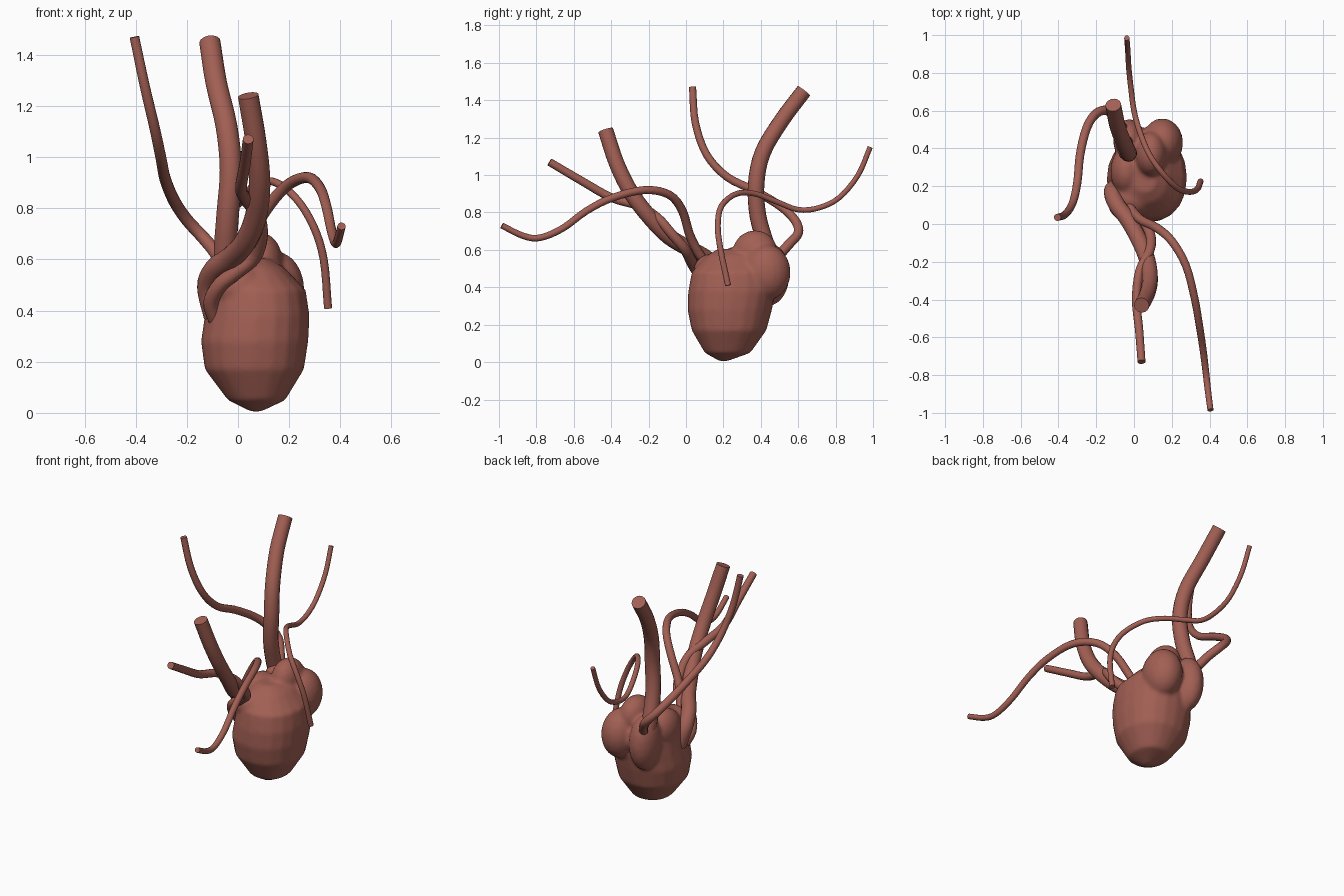
import bpy, bmesh, math
from mathutils import Vector, Matrix

mat = bpy.data.materials.new("muscle red")
mat.diffuse_color = (0.36, 0.115, 0.088, 1)


def finish(name, bm):
    mesh = bpy.data.meshes.new(name)
    bmesh.ops.recalc_face_normals(bm, faces=bm.faces[:])
    bm.to_mesh(mesh)
    bm.free()
    ob = bpy.data.objects.new(name, mesh)
    bpy.context.collection.objects.link(ob)
    mesh.materials.append(mat)
    return ob


def spline(pts, t):
    """Catmull-Rom point at parameter t (in segments)."""
    i = min(int(t), len(pts) - 2)
    u = t - i
    p1, p2 = pts[i], pts[i + 1]
    p0 = pts[i - 1] if i > 0 else p1 * 2 - p2
    p3 = pts[i + 2] if i + 2 < len(pts) else p2 * 2 - p1
    return 0.5 * (2 * p1 + (p2 - p0) * u + (2 * p0 - 5 * p1 + 4 * p2 - p3) * u * u
                  + (3 * p1 - p0 - 3 * p2 + p3) * u ** 3)


def vessel(name, pts, r0, r1, sides=14, sub=4):
    """Capped tube along a smooth path, radius r0 at the free end to r1 at the heart."""
    pts = [Vector(p) for p in pts]
    n = (len(pts) - 1) * sub
    path = [spline(pts, k / sub) for k in range(n + 1)]
    bm = bmesh.new()
    rings, normal = [], Vector((1, 0.2, 0.1))
    for k, p in enumerate(path):
        d = (path[min(k + 1, n)] - path[max(k - 1, 0)]).normalized()
        normal = (normal - d * normal.dot(d)).normalized()
        side = d.cross(normal)
        r = r0 + (r1 - r0) * k / n
        rings.append([bm.verts.new(p + r * (normal * math.cos(a) + side * math.sin(a)))
                      for a in (2 * math.pi * j / sides for j in range(sides))])
    for a, b in zip(rings, rings[1:]):
        for j in range(sides):
            bm.faces.new((a[j], a[(j + 1) % sides], b[(j + 1) % sides], b[j]))
    bm.faces.new(rings[0])
    bm.faces.new(rings[-1])
    ob = finish(name, bm)
    ob.data.shade_smooth()
    ob.data.set_sharp_from_angle(angle=math.radians(50))


# Heart: lofted ventricles, z, x range, y range
rings = [(0.005, 0.05, 0.09, 0.18, 0.22), (0.05, -0.04, 0.185, 0.10, 0.345),
         (0.17, -0.13, 0.258, 0.03, 0.43), (0.28, -0.145, 0.275, 0.008, 0.46),
         (0.38, -0.13, 0.28, 0.012, 0.48), (0.48, -0.12, 0.265, 0.03, 0.47),
         (0.57, -0.07, 0.18, 0.11, 0.42), (0.605, 0.0, 0.12, 0.17, 0.36)]
bm = bmesh.new()
loops = []
for z, x0, x1, y0, y1 in rings:
    loop = []
    for j in range(20):
        a = 2 * math.pi * j / 20
        c, s = math.cos(a), math.sin(a)
        e = 0.9  # slightly boxy section
        loop.append(bm.verts.new(((x0 + x1) / 2 + (x1 - x0) / 2 * math.copysign(abs(c) ** e, c),
                                  (y0 + y1) / 2 + (y1 - y0) / 2 * math.copysign(abs(s) ** e, s), z)))
    loops.append(loop)
for a, b in zip(loops, loops[1:]):
    for j in range(20):
        bm.faces.new((a[j], a[(j + 1) % 20], b[(j + 1) % 20], b[j]))
bm.faces.new(loops[0])
bm.faces.new(loops[-1])

# Atria and swellings: centre, radii
lobes = [((0.15, 0.43, 0.48), (0.11, 0.13, 0.15)),
         ((0.09, 0.37, 0.59), (0.085, 0.12, 0.115)),
         ((-0.025, 0.44, 0.47), (0.085, 0.115, 0.17)),
         ((-0.04, 0.28, 0.50), (0.085, 0.13, 0.12)),
         ((0.00, 0.14, 0.49), (0.11, 0.10, 0.09))]
for c, r in lobes:
    bmesh.ops.create_uvsphere(bm, u_segments=20, v_segments=12, radius=1,
                              matrix=Matrix.Translation(c) @ Matrix.Diagonal((*r, 1)))
heart = finish("heart", bm)
rm = heart.modifiers.new("merge", "REMESH")
rm.mode = "VOXEL"
rm.voxel_size = 0.012
rm.use_smooth_shade = True
sm = heart.modifiers.new("soften", "SMOOTH")
sm.factor = 0.5
sm.iterations = 5

# Great vessels
vessel("rear_great_vessel",
       [(-0.11, 0.63, 1.45), (-0.085, 0.51, 1.29), (-0.045, 0.41, 1.12), (-0.028, 0.375, 0.95),
        (-0.04, 0.385, 0.78), (-0.05, 0.43, 0.62), (-0.04, 0.47, 0.48)], 0.042, 0.046)
vessel("front_great_vessel",
       [(0.04, -0.43, 1.24), (0.07, -0.37, 1.06), (0.085, -0.29, 0.9), (0.07, -0.19, 0.77),
        (0.03, -0.09, 0.67), (-0.03, 0.02, 0.605), (-0.09, 0.1, 0.56),
        (-0.115, 0.17, 0.49), (-0.09, 0.2, 0.38)], 0.041, 0.046)

# Branch vessels
vessel("front_branch_vessel",
       [(0.04, -0.73, 1.07), (0.027, -0.56, 0.97), (0.012, -0.4, 0.88), (0.03, -0.25, 0.835),
        (0.08, -0.15, 0.77), (0.09, -0.08, 0.69), (0.065, -0.01, 0.61), (0.0, 0.02, 0.555),
        (-0.07, 0.05, 0.5), (-0.105, 0.1, 0.43), (-0.08, 0.15, 0.35)], 0.021, 0.032)
vessel("long_front_vessel",
       [(0.405, -0.985, 0.73), (0.39, -0.87, 0.675), (0.38, -0.78, 0.665), (0.365, -0.66, 0.715),
        (0.345, -0.53, 0.81), (0.32, -0.39, 0.88), (0.275, -0.22, 0.92), (0.2, -0.09, 0.895),
        (0.12, -0.02, 0.81), (0.04, 0.02, 0.68), (-0.01, 0.07, 0.58), (-0.05, 0.13, 0.5)],
       0.016, 0.026)
vessel("left_vessel",
       [(-0.405, 0.035, 1.47), (-0.365, 0.05, 1.28), (-0.325, 0.11, 1.11), (-0.3, 0.22, 0.99),
        (-0.285, 0.37, 0.915), (-0.25, 0.51, 0.83), (-0.2, 0.585, 0.755), (-0.14, 0.6, 0.69),
        (-0.09, 0.55, 0.63), (-0.04, 0.48, 0.55)], 0.019, 0.027)
vessel("right_looping_vessel",
       [(-0.038, 0.985, 1.15), (-0.033, 0.92, 1.0), (-0.027, 0.82, 0.88), (-0.015, 0.71, 0.825),
        (0.0, 0.6, 0.815), (0.03, 0.49, 0.855), (0.08, 0.37, 0.9), (0.15, 0.27, 0.9),
        (0.23, 0.19, 0.835), (0.295, 0.17, 0.73), (0.335, 0.185, 0.6), (0.352, 0.225, 0.41)],
       0.014, 0.016)
